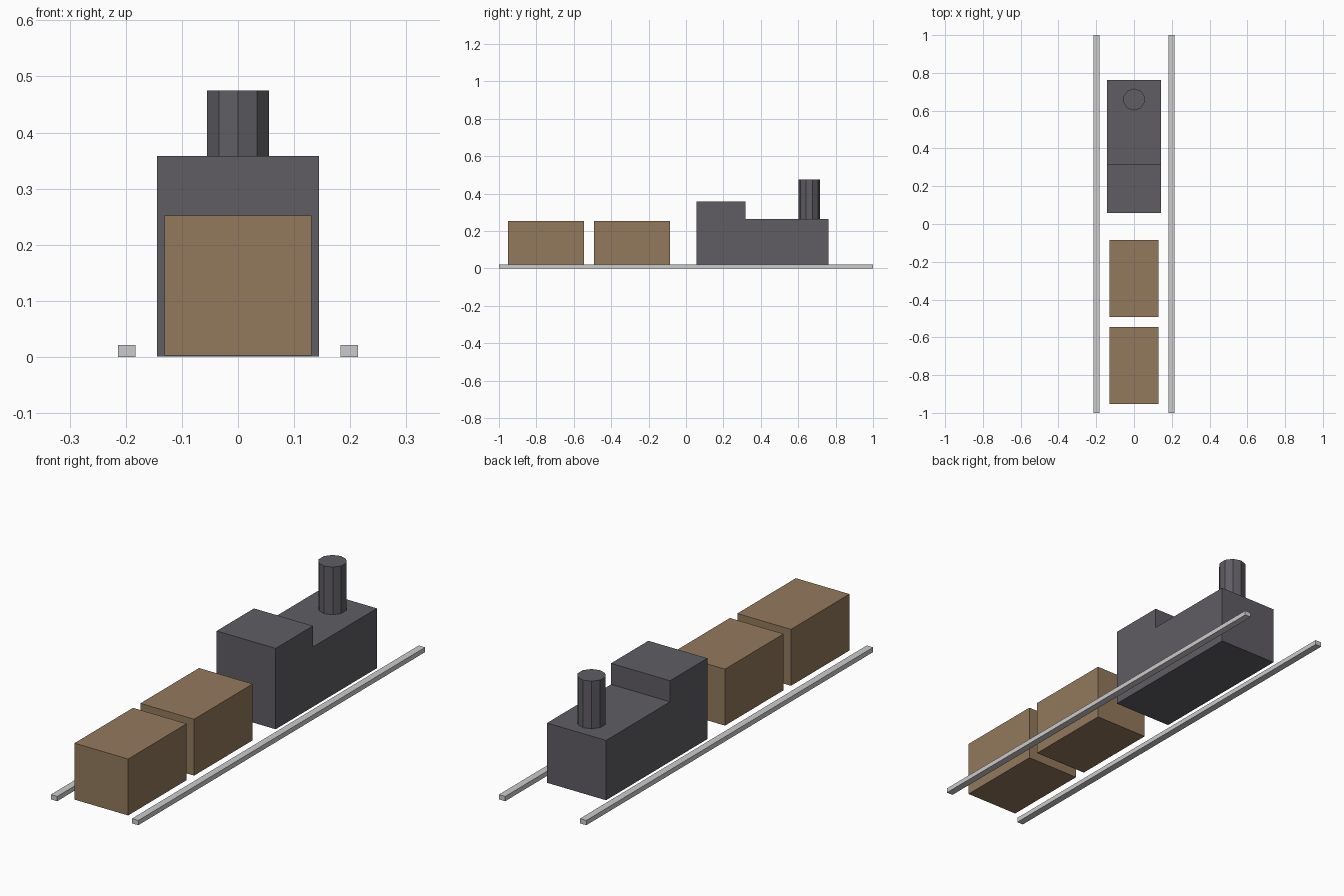
import bpy, bmesh

if "Cube" in bpy.data.objects:
    bpy.data.objects.remove(bpy.data.objects["Cube"])


def material(name, rgb):
    m = bpy.data.materials.new(name)
    m.diffuse_color = (*rgb, 1)
    m.use_nodes = True
    m.node_tree.nodes["Principled BSDF"].inputs["Base Color"].default_value = m.diffuse_color
    return m


IRON = material("dark_iron", (0.115, 0.11, 0.125))
WOOD = material("brown_wood", (0.29, 0.19, 0.11))


def extrude_x(name, profile, x0, x1, mat=None):
    """Extrude a (y, z) side profile between two x positions."""
    bm = bmesh.new()
    face = bm.faces.new([bm.verts.new((x0, y, z)) for y, z in profile])
    out = bmesh.ops.extrude_face_region(bm, geom=[face])
    moved = [v for v in out["geom"] if isinstance(v, bmesh.types.BMVert)]
    bmesh.ops.translate(bm, verts=moved, vec=(x1 - x0, 0, 0))
    bmesh.ops.recalc_face_normals(bm, faces=bm.faces)
    mesh = bpy.data.meshes.new(name)
    bm.to_mesh(mesh)
    bm.free()
    if mat:
        mesh.materials.append(mat)
    obj = bpy.data.objects.new(name, mesh)
    bpy.context.collection.objects.link(obj)
    return obj


def rect(y0, y1, z0, z1):
    return [(y0, z0), (y1, z0), (y1, z1), (y0, z1)]


# Rails
for side, x in (("left", -0.198), ("right", 0.198)):
    extrude_x(f"{side}_rail", rect(-1, 1, 0, 0.021), x - 0.0155, x + 0.0155)

# Engine body: tall cab at the rear, lower hood ahead
extrude_x("engine_body",
          [(0.057, 0.001), (0.763, 0.001), (0.763, 0.265),
           (0.317, 0.265), (0.317, 0.358), (0.057, 0.358)],
          -0.144, 0.144, IRON)

# Ten-sided chimney on the hood
z0, z1 = 0.264, 0.475
bpy.ops.mesh.primitive_cylinder_add(vertices=10, radius=0.058, depth=z1 - z0,
                                    location=(0, 0.659, (z0 + z1) / 2))
chimney = bpy.context.object
chimney.name = "chimney"
chimney.data.materials.append(IRON)

# Wagons
for i, y in enumerate((-0.289, -0.749), 1):
    extrude_x(f"wagon_{i}", rect(y - 0.204, y + 0.204, 0.003, 0.252),
              -0.131, 0.131, WOOD)
